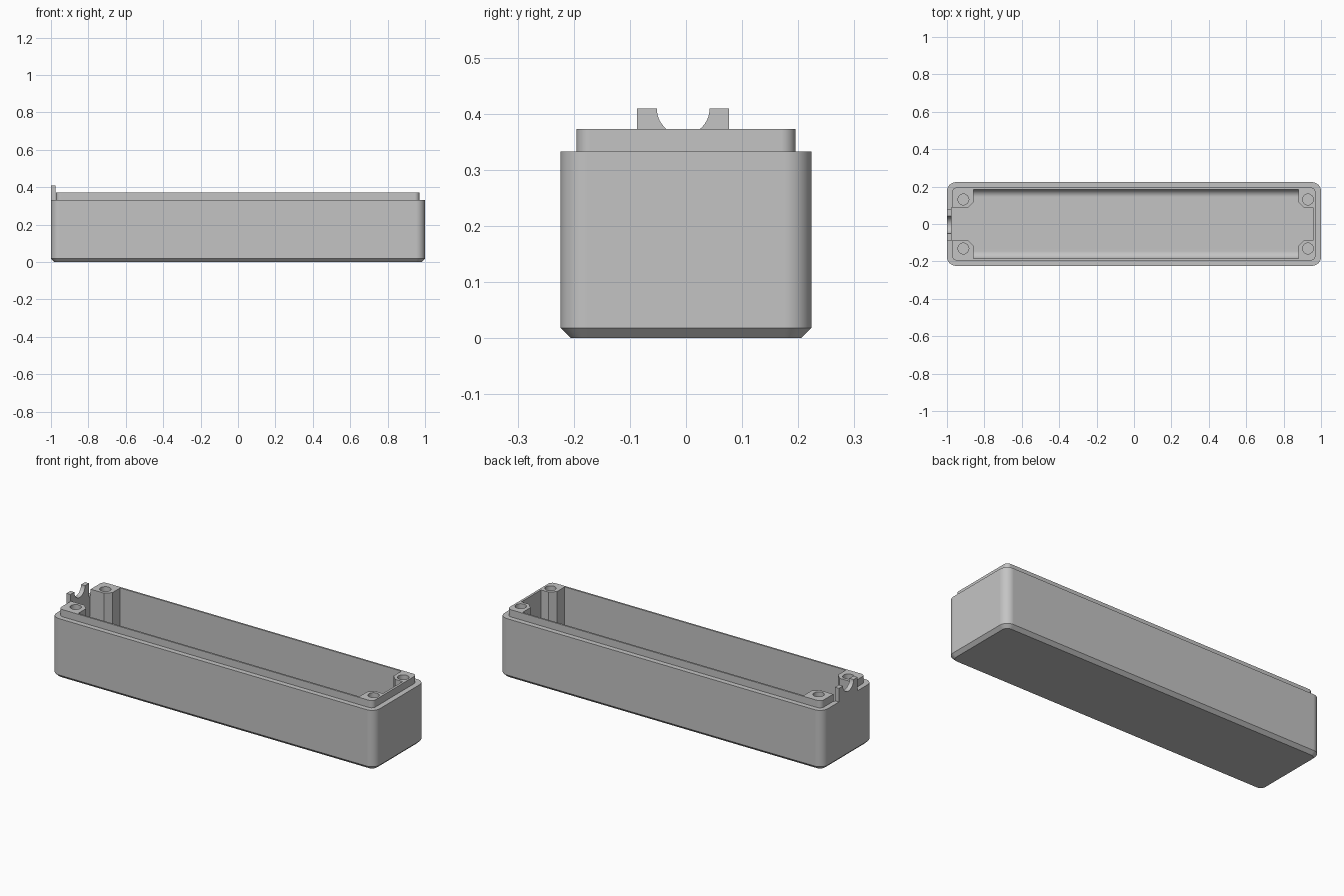
import bpy, bmesh
from math import sin, cos, pi

if "Cube" in bpy.data.objects:
    bpy.data.objects.remove(bpy.data.objects["Cube"])

grey = bpy.data.materials.new("plain grey")
grey.use_nodes = True
grey.diffuse_color = (0.55, 0.55, 0.55, 1)
grey.node_tree.nodes["Principled BSDF"].inputs["Base Color"].default_value = grey.diffuse_color


def arc(cx, cy, r, start, end, steps=12):
    angles = [start + (end - start) * i / steps for i in range(steps + 1)]
    return [(cx + r * cos(a), cy + r * sin(a)) for a in angles]


def rounded(x0, x1, y, r):
    """Rounded rectangle outline, counter-clockwise."""
    return (arc(x1 - r, y - r, r, 0, pi / 2) + arc(x0 + r, y - r, r, pi / 2, pi)
            + arc(x0 + r, r - y, r, pi, 1.5 * pi) + arc(x1 - r, r - y, r, 1.5 * pi, 2 * pi))


def loft(name, rings):
    """Solid through matching rings of points, capped at both ends."""
    bm = bmesh.new()
    loops = [[bm.verts.new(p) for p in ring] for ring in rings]
    n = len(loops[0])
    for a, b in zip(loops, loops[1:]):
        for i in range(n):
            j = (i + 1) % n
            bm.faces.new((a[i], a[j], b[j], b[i]))
    bm.faces.new(loops[0][::-1])
    bm.faces.new(loops[-1])
    bmesh.ops.recalc_face_normals(bm, faces=bm.faces)
    mesh = bpy.data.meshes.new(name)
    bm.to_mesh(mesh)
    bm.free()
    mesh.materials.append(grey)
    obj = bpy.data.objects.new(name, mesh)
    bpy.context.collection.objects.link(obj)
    return obj


def upright(name, outline, z0, z1):
    return loft(name, [[(x, y, z) for x, y in outline] for z in (z0, z1)])


def lengthwise(name, outline, x0, x1):
    return loft(name, [[(x, y, z) for y, z in outline] for x in (x0, x1)])


def activate(obj):
    bpy.ops.object.select_all(action='DESELECT')
    obj.select_set(True)
    bpy.context.view_layer.objects.active = obj


def cut(obj, cutter):
    activate(obj)
    mod = obj.modifiers.new("cut", 'BOOLEAN')
    mod.operation, mod.solver, mod.object = 'DIFFERENCE', 'EXACT', cutter
    bpy.ops.object.modifier_apply(modifier=mod.name)
    bpy.data.objects.remove(cutter)


def finish(obj):
    activate(obj)
    bpy.ops.object.shade_smooth_by_angle(angle=pi / 6)
    obj.modifiers.new("even normals", 'WEIGHTED_NORMAL').keep_sharp = True


FLOOR, RIM, LIP, TOP = 0.04, 0.333, 0.373, 0.5
WALL, PILLAR, FILLET = 0.185, 0.087, 0.04
LEFT, RIGHT, CHAMFER = -0.858, 0.88, 0.03

# Outer shell with bevelled base and stepped lip
base = rounded(-0.982, 0.982, 0.2055, 0.03)
side = rounded(-1, 1, 0.2235, 0.048)
lip = rounded(-0.972, 0.97, 0.195, 0.025)
levels = [(base, 0), (side, 0.018), (side, RIM), (lip, RIM), (lip, LIP)]
box = loft("box_body", [[(x, y, z) for x, y in ring] for ring, z in levels])

# Cavity: wide trough with rounded floor edges
trough = ([(-WALL, TOP)]
          + arc(FILLET - WALL, FLOOR + FILLET, FILLET, pi, 1.5 * pi)
          + arc(WALL - FILLET, FLOOR + FILLET, FILLET, 1.5 * pi, 2 * pi)
          + [(WALL, TOP)])
cut(box, lengthwise("trough_cutter", trough, LEFT, RIGHT))

# Cavity: narrower end pockets, leaving four corner pillars
half = [(-0.975, PILLAR), (LEFT - CHAMFER, PILLAR), (LEFT, PILLAR + CHAMFER),
        (RIGHT, PILLAR + CHAMFER), (RIGHT + CHAMFER, PILLAR), (0.957, PILLAR)]
pocket = half + [(x, -y) for x, y in reversed(half)]
cut(box, upright("pocket_cutter", pocket, FLOOR, TOP))

# Screw holes in the pillars
for x in (-0.912, 0.93):
    for y in (-0.131, 0.131):
        cut(box, upright("hole_cutter", arc(x, y, 0.029, 0, 2 * pi, 24)[:-1], 0.1, TOP))
finish(box)

# Cable rest: plate with a half-round notch
mid, half_width, peak = -0.005, 0.082, 0.409
notch = arc(mid, peak, 0.047, pi, 2 * pi, 20)
plate = ([(mid - half_width, RIM), (mid - half_width, peak)] + notch
         + [(mid + half_width, peak), (mid + half_width, RIM)])
rest = lengthwise("cable_rest", plate, -1, -0.975)
finish(rest)
